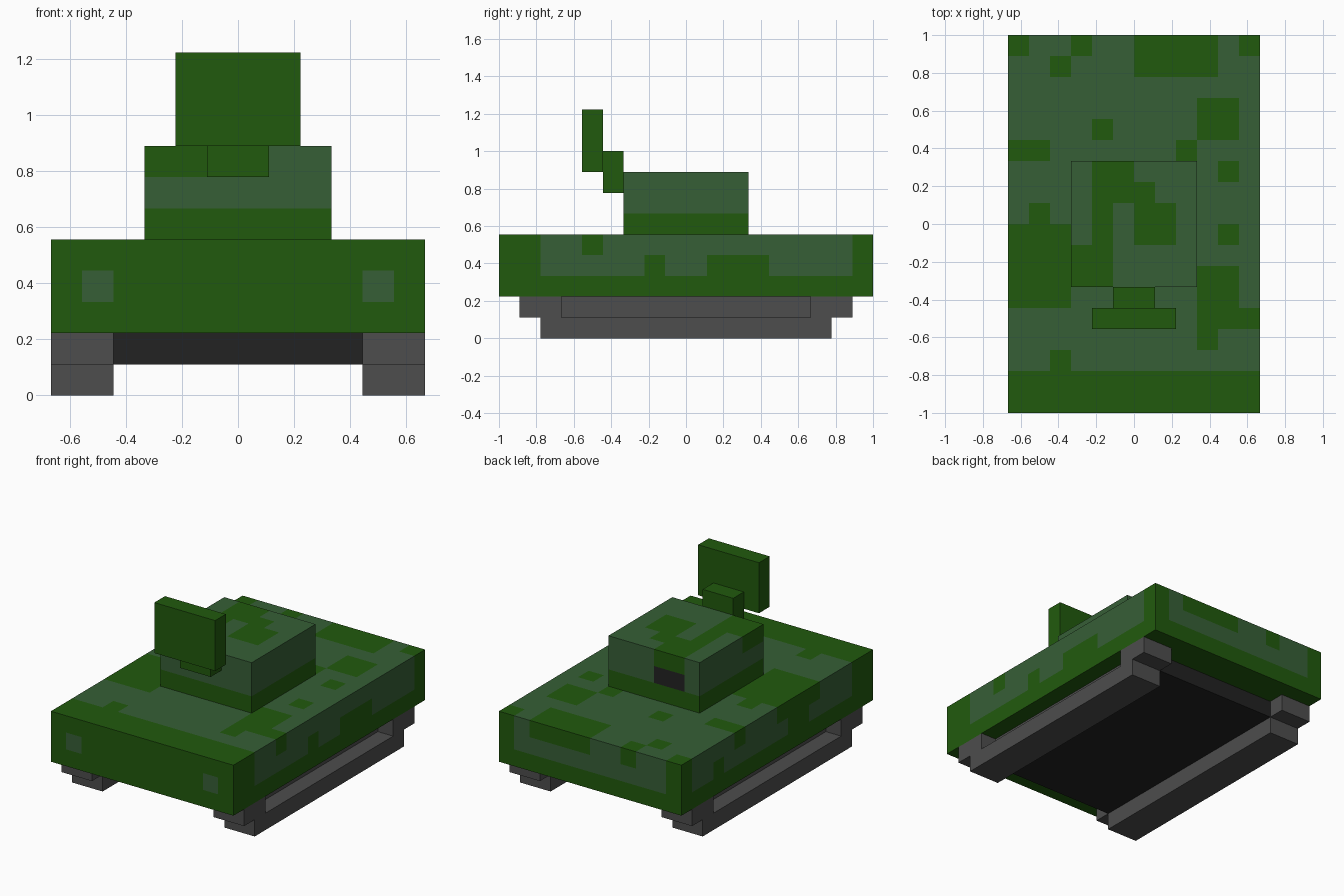
import bpy, bmesh
from mathutils import Vector

cube = bpy.data.objects.get("Cube")
if cube:
    bpy.data.objects.remove(cube, do_unlink=True)

U = 1 / 9  # one block of the model's grid


def material(name, rgb):
    m = bpy.data.materials.new(name)
    m.use_nodes = True
    col = (*rgb, 1)
    m.diffuse_color = col
    bsdf = next(n for n in m.node_tree.nodes if n.type == 'BSDF_PRINCIPLED')
    bsdf.inputs["Base Color"].default_value = col
    return m


GREEN = material("leaf_green", (0.0152, 0.102, 0.004))
SLATE = material("slate_green", (0.037, 0.114, 0.037))
GREY = material("track_grey", (0.075, 0.075, 0.075))
BLACK = material("near_black", (0.016, 0.016, 0.016))
CODE = {"G": 0, ".": 1, "B": 2}

# Each side: (right direction, down direction) as seen from outside
SIDES = {
    "front": ((1, 0, 0), (0, 0, -1)),
    "back": ((-1, 0, 0), (0, 0, -1)),
    "right": ((0, 1, 0), (0, 0, -1)),
    "left": ((0, -1, 0), (0, 0, -1)),
    "top": ((1, 0, 0), (0, -1, 0)),
    "bottom": ((1, 0, 0), (0, 1, 0)),
}


def block(name, lo, hi, mats, skin=None):
    """Box in grid units; skin gives a camouflage pattern per side."""
    skin = skin or {}
    lo, hi = Vector(lo), Vector(hi)
    mid, half = (lo + hi) / 2, (hi - lo) / 2
    bm = bmesh.new()
    for side, (r, d) in SIDES.items():
        r, d = Vector(r), Vector(d)
        n = d.cross(r)
        ext = lambda a: sum(abs(a[i]) * half[i] for i in range(3))
        rows = skin.get(side, ["G"])
        nr, nc = len(rows), len(rows[0])
        du, dv = r * (2 * ext(r) / nc), d * (2 * ext(d) / nr)
        start = mid + n * ext(n) - r * ext(r) - d * ext(d)
        for j, row in enumerate(rows):
            for i, c in enumerate(row):
                p = start + du * i + dv * j
                quad = (p, p + dv, p + dv + du, p + du)
                f = bm.faces.new([bm.verts.new(q * U) for q in quad])
                f.material_index = CODE[c]
    bmesh.ops.remove_doubles(bm, verts=bm.verts, dist=0.0005)
    mesh = bpy.data.meshes.new(name)
    bm.to_mesh(mesh)
    bm.free()
    for m in mats:
        mesh.materials.append(m)
    obj = bpy.data.objects.new(name, mesh)
    bpy.context.collection.objects.link(obj)
    return obj


CAMO = [GREEN, SLATE, BLACK]

# Hull with camouflage and two headlamp patches
block("hull", (-6, -9, 2), (6, 9, 5), CAMO, {
    "front": ["G" * 12, "G.GGGGGGGG.G", "G" * 12],
    "back": ["G.GGGG..G..G", "G..........G", "G" * 12],
    "right": ["GG..G............G", "GG.....G..GGG....G", "G" * 18],
    "left": ["G....G...GGGG...GG", "G..G......GG....GG", "G" * 18],
    "top": [
        "G..G..GGGG.G",
        "..G...GGGG..",
        "............",
        ".........GG.",
        "....G....GG.",
        "GG......G...",
        "..........G.",
        "............",
        ".G..........",
        "GGG.......G.",
        "GGG.........",
        "GGG......GG.",
        "GGG......GG.",
        ".........GGG",
        ".........G..",
        "..G.........",
        "G" * 12,
        "G" * 12,
    ],
})

# Turret with a dark hatch at the back
block("turret", (-3, -3, 5), (3, 3, 8), CAMO, {
    "front": ["GG....", "......", "GGGGGG"],
    "back": ["...GG.", "...BB.", "GGGGGG"],
    "right": ["......", "......", "GGGGGG"],
    "left": ["....GG", "......", "GGGGGG"],
    "top": [".GG...", ".GGG..", ".G.GG.", ".G.GG.", "GG....", "GG...."],
})

# Gun mount and shield
block("gun_mount", (-1, -4, 7), (1, -3, 9), [GREEN])
block("gun_shield", (-2, -5, 8), (2, -4, 11), [GREEN])

# Dark belly plate between the tracks
block("belly_plate", (-4, -7, 1), (4, 7, 2), [BLACK])

# Tracks: long foot, stepped ends and a recessed outer wall
for label, s in (("left", 1), ("right", -1)):
    def track(part, x0, x1, y0, y1, z0, z1):
        xa, xb = sorted((s * x0, s * x1))
        block(f"{label}_track_{part}", (xa, y0, z0), (xb, y1, z1), [GREY])
    track("foot", 4, 6, -7, 7, 0, 1)
    track("front_end", 4, 6, -8, -6, 1, 2)
    track("rear_end", 4, 6, 6, 8, 1, 2)
    track("wall", 4, 5, -6, 6, 1, 2)
